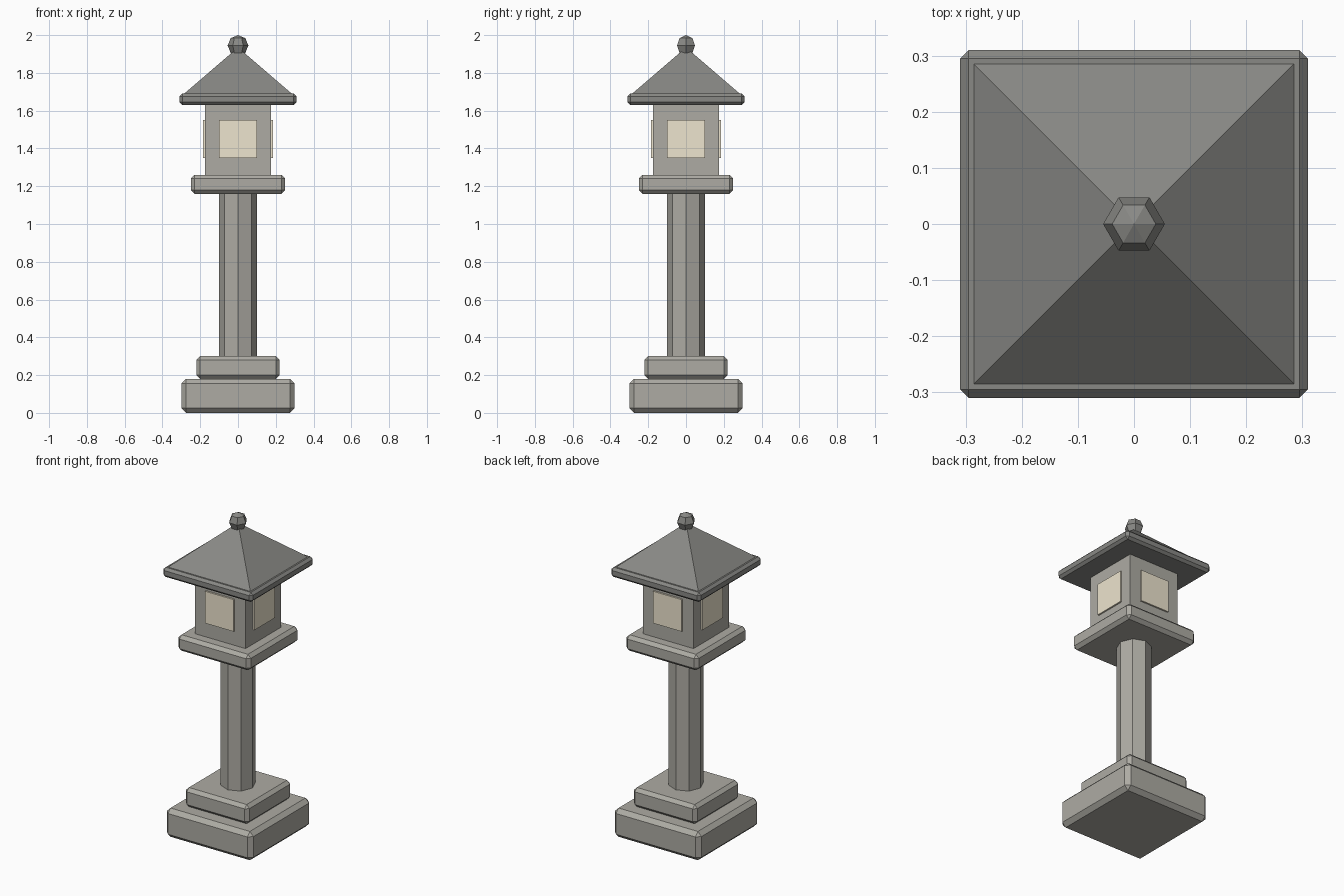
import bpy, bmesh
from math import sin, cos, pi, radians, sqrt
from mathutils import Matrix

if "Cube" in bpy.data.objects:
    bpy.data.objects.remove(bpy.data.objects["Cube"])


def material(name, color):
    m = bpy.data.materials.new(name)
    m.diffuse_color = (*color, 1)
    m.use_nodes = True
    m.node_tree.nodes["Principled BSDF"].inputs["Base Color"].default_value = m.diffuse_color
    return m


STONE = material("stone", (0.42, 0.41, 0.37))
ROOF = material("dark_stone", (0.25, 0.25, 0.235))
PAPER = material("window_paper", (0.85, 0.78, 0.62))


def finish(name, bm, mat):
    bmesh.ops.recalc_face_normals(bm, faces=bm.faces)
    me = bpy.data.meshes.new(name)
    bm.to_mesh(me)
    bm.free()
    me.materials.append(mat)
    ob = bpy.data.objects.new(name, me)
    bpy.context.collection.objects.link(ob)
    return ob


def slab(name, half, z0, z1, mat, bevel=0):
    """Square block with chamfered edges."""
    bm = bmesh.new()
    bmesh.ops.create_cube(bm, size=1, matrix=Matrix.Translation((0, 0, (z0 + z1) / 2))
                          @ Matrix.Diagonal((2 * half, 2 * half, z1 - z0, 1)))
    if bevel:
        bmesh.ops.bevel(bm, geom=bm.edges[:], offset=bevel, segments=1,
                        affect='EDGES', profile=0.5)
    return finish(name, bm, mat)


def lathe(name, profile, sides, mat, phase=0):
    """Faceted solid from (radius, z) points, listed bottom to top."""
    bm = bmesh.new()
    rings = []
    for r, z in profile:
        count = sides if r > 0 else 1
        rings.append([bm.verts.new((r * cos(phase + 2 * pi * i / sides),
                                    r * sin(phase + 2 * pi * i / sides), z))
                      for i in range(count)])
    for a, b in zip(rings, rings[1:]):
        for i in range(sides):
            j = (i + 1) % sides
            corners = [a[i % len(a)], a[j % len(a)], b[j % len(b)], b[i % len(b)]]
            bm.faces.new(list(dict.fromkeys(corners)))
    for ring in (rings[0], rings[-1]):
        if len(ring) > 1:
            bm.faces.new(ring)
    return finish(name, bm, mat)


# Stepped foot, octagonal post and platform
slab("base", 0.30, 0, 0.18, STONE, 0.025)
slab("base_step", 0.22, 0.18, 0.30, STONE, 0.02)
lathe("post", [(0.10, 0.30), (0.10, 1.16)], 8, STONE)
slab("platform", 0.25, 1.16, 1.26, STONE, 0.02)

# Light chamber with a raised window on each side
slab("light_chamber", 0.175, 1.26, 1.63, STONE)
for i, side in enumerate(("front", "right", "back", "left")):
    bm = bmesh.new()
    bmesh.ops.create_cube(bm, size=1, matrix=Matrix.Rotation(radians(90 * i), 4, 'Z')
                          @ Matrix.Translation((0, -0.175, 1.45))
                          @ Matrix.Diagonal((0.20, 0.02, 0.20, 1)))
    finish("window_" + side, bm, PAPER)

# Eave, pyramid roof and faceted finial
slab("eave", 0.31, 1.63, 1.69, ROOF, 0.015)
lathe("roof", [(0.285 * sqrt(2), 1.69), (0, 1.935)], 4, ROOF, pi / 4)
R, ZC = 0.055, 1.945
lathe("finial", [(0 if k in (0, 4) else R * sin(k * pi / 4), ZC - R * cos(k * pi / 4))
                 for k in range(5)], 6, ROOF)
